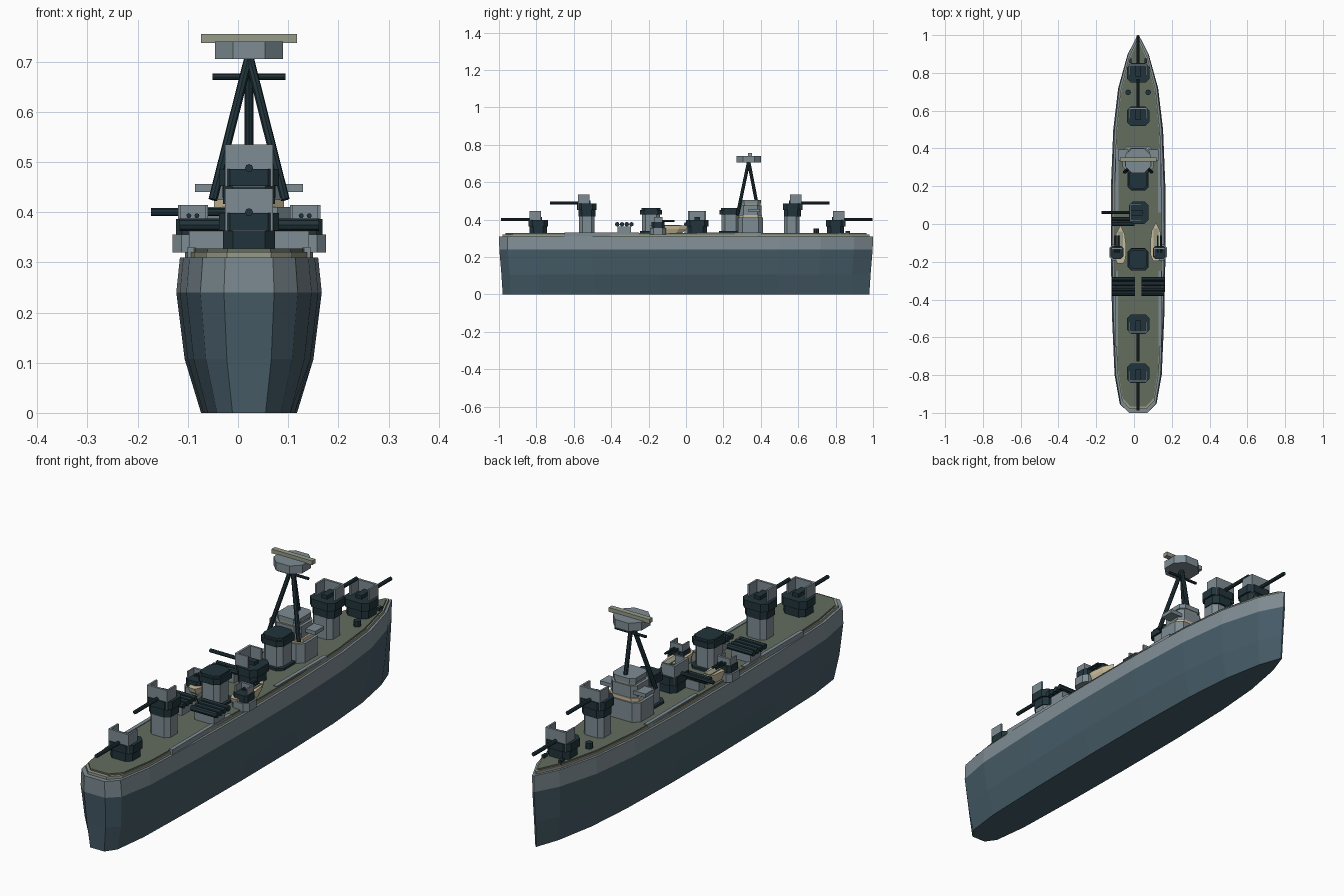
import bpy, bmesh, math
from mathutils import Vector, Matrix

cube = bpy.data.objects.get("Cube")
if cube:
    bpy.data.objects.remove(cube, do_unlink=True)

CX = 0.022      # ship centreline
DECK = 0.328    # deck height


def material(name, rgb):
    m = bpy.data.materials.new(name)
    m.use_nodes = True
    m.diffuse_color = (*rgb, 1)
    m.node_tree.nodes["Principled BSDF"].inputs["Base Color"].default_value = (*rgb, 1)
    return m


GREY = material("light_grey", (0.21, 0.265, 0.295))
HULL = material("hull_blue_grey", (0.062, 0.108, 0.138))
GREEN = material("deck_green", (0.125, 0.15, 0.11))
DARK = material("dark_slate", (0.015, 0.034, 0.043))
CREAM = material("cream_wood", (0.58, 0.50, 0.33))
STONE = material("pale_olive", (0.30, 0.325, 0.25))


def finish(name, bm, *mats):
    bmesh.ops.recalc_face_normals(bm, faces=bm.faces)
    me = bpy.data.meshes.new(name)
    bm.to_mesh(me)
    bm.free()
    for m in mats:
        me.materials.append(m)
    ob = bpy.data.objects.new(name, me)
    bpy.context.collection.objects.link(ob)
    return ob


def loft(name, rings, *mats):
    """Skin a stack of closed rings and cap both ends."""
    bm = bmesh.new()
    loops = [[bm.verts.new(p) for p in r] for r in rings]
    n = len(loops[0])
    for a, b in zip(loops, loops[1:]):
        for i in range(n):
            bm.faces.new((a[i], a[(i + 1) % n], b[(i + 1) % n], b[i]))
    bm.faces.new(loops[0])
    bm.faces.new(loops[-1])
    return finish(name, bm, *mats)


def block(name, x, y, z0, z1, hx, hy, mat, chamfer=0.0, taper=1.0):
    """Upright block, optionally with cut corners, x measured from the centreline."""
    c = chamfer
    quarter = [(hx, hy - c), (hx - c, hy)] if c else [(hx, hy)]
    pts = []
    for sx, sy in ((1, 1), (-1, 1), (-1, -1), (1, -1)):
        q = [(sx * px, sy * py) for px, py in quarter]
        pts += q if sx * sy > 0 else q[::-1]
    return loft(name, [[(CX + x + px * t, y + py * t, z) for px, py in pts]
                       for z, t in ((z0, 1), (z1, taper))], mat)


def rod(name, a, b, r, mat, sides=8):
    a, b = Vector(a), Vector(b)
    bm = bmesh.new()
    turn = (b - a).to_track_quat('Z', 'Y').to_matrix().to_4x4()
    bmesh.ops.create_cone(bm, cap_ends=True, segments=sides, radius1=r, radius2=r,
                          depth=(b - a).length,
                          matrix=Matrix.Translation((a + b) / 2) @ turn)
    return finish(name, bm, mat)


# Hull: half outline from stern to bow, mirrored and stacked
half = [(-1, .05), (-.955, .097), (-.8, .125), (-.5, .138), (-.15, .145), (.2, .144),
        (.5, .132), (.72, .106), (.9, .056), (1, .004)]


def outline(z, w, l):
    side = [(CX + x * w, y * l, z) for y, x in half]
    return side + [(2 * CX - x, y, z) for x, y, z in reversed(side)]


hull = loft("hull", [outline(0, .66, .98), outline(.107, .885, .987),
                     outline(.24, 1, .998), outline(.31, .95, 1)], HULL, GREY)
for p in hull.data.polygons:
    p.material_index = int(p.center.z > .25)
loft("deck_edge", [outline(.31, .88, .98), outline(.321, .88, .98)], STONE)
loft("main_deck", [outline(.315, .85, .965), outline(DECK, .85, .965)], GREEN)
for s in (-1, 1):
    block("aft_side_strip", s * .115, -.45, .31, .331, .008, .2, GREY)
    block("forward_side_strip", s * .112, .23, .31, .331, .008, .17, GREY)


def gun(label, y, z, degrees, x=0.0):
    """Open-backed shielded gun; at zero degrees it points to the stern."""
    parts = [
        block(label + "_ring", 0, 0, 0, .042, .052, .046, DARK, .02),
        block(label + "_mount", 0, 0, .036, .07, .06, .052, DARK, .022),
        block(label + "_shield_front", 0, -.042, .035, .119, .048, .005, GREY),
        block(label + "_breech", 0, -.01, .06, .085, .014, .03, DARK),
        rod(label + "_barrel", (CX, .0, .072), (CX, -.198, .072), .008, DARK),
    ]
    for s in (-1, 1):
        parts.append(block(label + "_shield_side", s * .044, -.014, .035, .119,
                           .004, .028, GREY))
    place = (Matrix.Translation((CX + x, y, z)) @ Matrix.Rotation(math.radians(degrees), 4, 'Z')
             @ Matrix.Translation((-CX, 0, 0)))
    for ob in parts:
        ob.data.transform(place)


gun("stern_gun", -.79, DECK, 0)
gun("raised_stern_gun", -.53, .416, 0)
gun("raised_bow_gun", .57, .416, 180)
gun("bow_gun", .80, DECK, 180)
gun("midship_gun", .06, DECK, -90, .003)
for label, y in (("stern_gun_pillar", -.53), ("bow_gun_pillar", .565)):
    block(label, 0, y, .32, .42, .048, .042, GREY, .018)

# Funnels
for label, y in (("aft_funnel", -.187), ("forward_funnel", .237)):
    block(label, 0, y, .32, .44, .044, .047, GREY, .018)
    block(label + "_foot", 0, y, .32, .338, .056, .06, DARK, .02)
    block(label + "_cap", 0, y, .428, .452, .053, .058, DARK, .02)
    block(label + "_mouth", 0, y, .452, .462, .046, .05, DARK, .018)

# Bridge
block("bridge_base", 0, .345, .32, .41, .082, .068, GREY, .025)
block("bridge_band", 0, .345, .41, .425, .07, .062, CREAM, .022)
block("bridge_room", 0, .345, .425, .475, .062, .058, GREY, .02)
block("bridge_wings", 0, .365, .44, .456, .108, .03, GREY)
block("bridge_window_band", 0, .347, .472, .485, .05, .052, STONE, .018)
block("bridge_roof", 0, .347, .485, .505, .054, .055, GREY, .018)

# Tripod mast and gun director
for s in (-1, 1):
    rod("mast_side_leg", (CX, .335, .71), (CX + s * .072, .275, .425), .009, DARK)
rod("mast_front_leg", (CX, .335, .71), (CX, .378, .49), .009, DARK)
rod("mast_yard", (CX - .073, .34, .67), (CX + .073, .34, .67), .006, DARK)
block("director", 0, .335, .705, .74, .068, .066, GREY, .036)
block("rangefinder", 0, .342, .737, .755, .096, .011, STONE)

# Torpedo tubes, four to each side
for s in (-1, 1):
    block("torpedo_mount", s * .075, -.33, .32, .364, .045, .036, GREY)
    for i in range(4):
        y = -.368 + i * .0255
        rod("torpedo_tube", (CX + s * .018, y, .375), (CX + s * .139, y, .375), .0122, DARK)
for y in (.0, .025):
    rod("midship_tube", (CX - .139, y, .375), (CX - .02, y, .375), .011, DARK)
block("midship_tube_mount", -.07, .012, .32, .366, .035, .02, GREY)


# Boats and light guns along both sides
for s, y in ((1, -.095), (-1, -.11)):
    plan = [(0, .105), (.022, .06), (.03, 0), (.028, -.07), (.016, -.1),
            (-.016, -.1), (-.028, -.07), (-.03, 0), (-.022, .06)]
    loft("ship_boat", [[(CX + s * .094 + px * t, y + py * t, z) for px, py in plan]
                       for z, t in ((.328, .7), (.35, .95), (.368, 1))], CREAM)
    block("boat_cover", s * .094, y + .02, .366, .372, .014, .05, STONE)
    x = s * .112
    block("light_gun_platform", x, -.15, .32, .356, .041, .042, GREY, .018)
    block("light_gun_base", x, -.15, .356, .386, .034, .034, DARK, .012)
    block("light_gun_shield", x, -.13, .38, .414, .03, .005, GREY)
    for e in (-1, 1):
        block("light_gun_cheek", x + e * .027, -.15, .38, .414, .003, .022, GREY)
        rod("light_gun_barrel", (CX + x + e * .008, -.15, .393),
            (CX + x + e * .008, -.062, .393), .005, DARK)

# Foredeck fittings
for s in (-1, 1):
    rod("capstan", (CX + s * .053, .697, .32), (CX + s * .053, .697, .352), .015, DARK)
    block("bollard", s * .04, .865, .32, .34, .006, .012, DARK)
